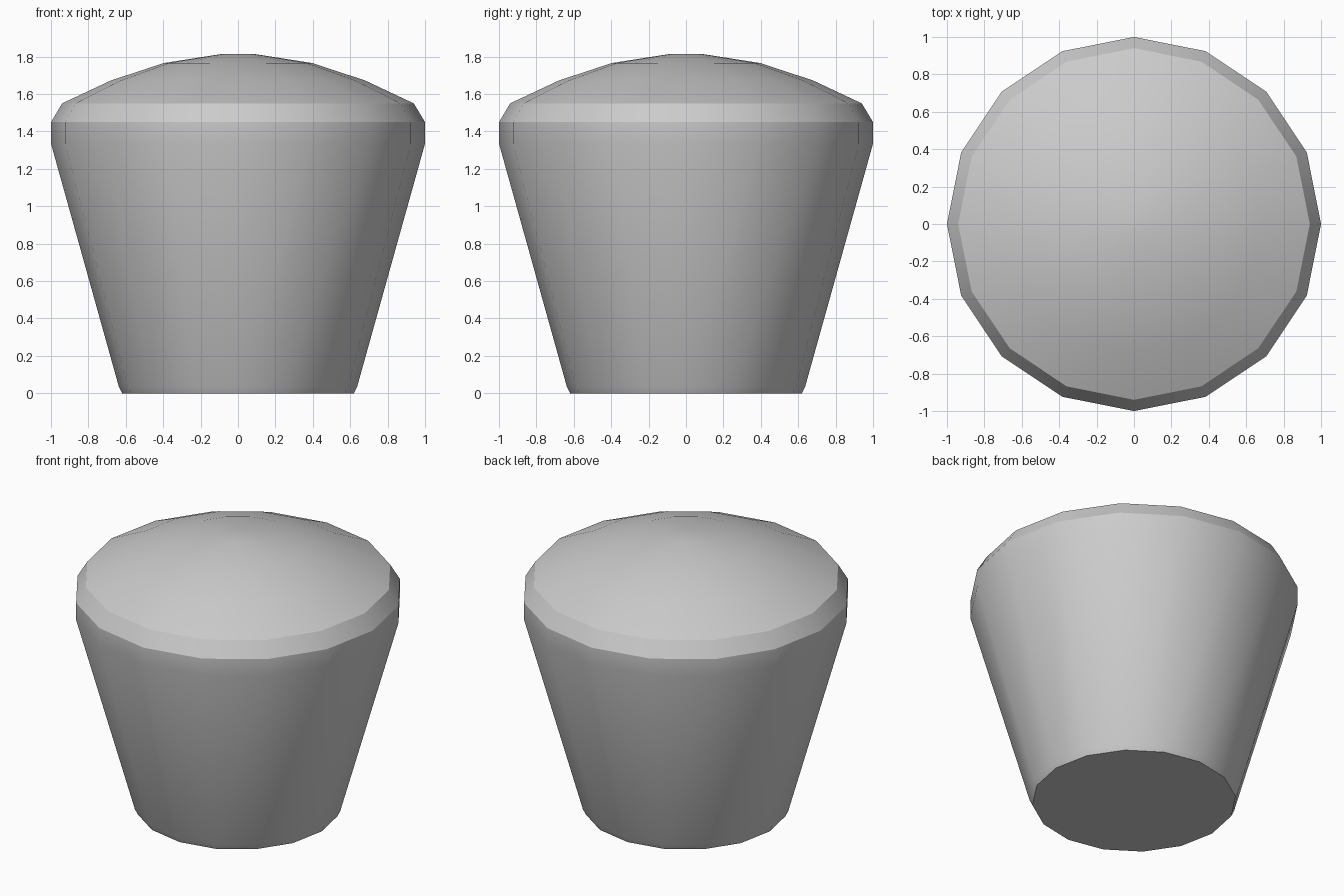
import bpy
import bmesh
from math import cos, sin, pi, radians

SIDES = 16

cube = bpy.data.objects.get("Cube")
if cube:
    bpy.data.objects.remove(cube, do_unlink=True)

# Plain grey finish
grey = bpy.data.materials.new("plain grey")
grey.use_nodes = True
colour = (0.6, 0.6, 0.6, 1)
grey.diffuse_color = colour
grey.node_tree.nodes["Principled BSDF"].inputs["Base Color"].default_value = colour

# Radius and height from the base up to the domed top
profile = [(0.62, 0), (0.637, 0.035), (1, 1.335), (1, 1.45),
           (0.94, 1.55), (0.68, 1.672), (0.4, 1.765), (0.08, 1.815)]

# Turn the profile into one closed body
bm = bmesh.new()
rings = []
for radius, height in profile:
    angles = [2 * pi * i / SIDES for i in range(SIDES)]
    rings.append([bm.verts.new((radius * cos(a), radius * sin(a), height)) for a in angles])
for low, high in zip(rings, rings[1:]):
    for i in range(SIDES):
        j = (i + 1) % SIDES
        bm.faces.new((low[i], low[j], high[j], high[i]))
bm.faces.new(rings[0][::-1])
bm.faces.new(rings[-1])

# Smooth body with crisp base and chamfer edges
for face in bm.faces:
    face.smooth = True
for edge in bm.edges:
    if any(all(v in rings[k] for v in edge.verts) for k in (0, 3, 4)):
        edge.smooth = False

mesh = bpy.data.meshes.new("tapered_knob")
bm.to_mesh(mesh)
bm.free()
mesh.materials.append(grey)
knob = bpy.data.objects.new("tapered_knob", mesh)
bpy.context.collection.objects.link(knob)
